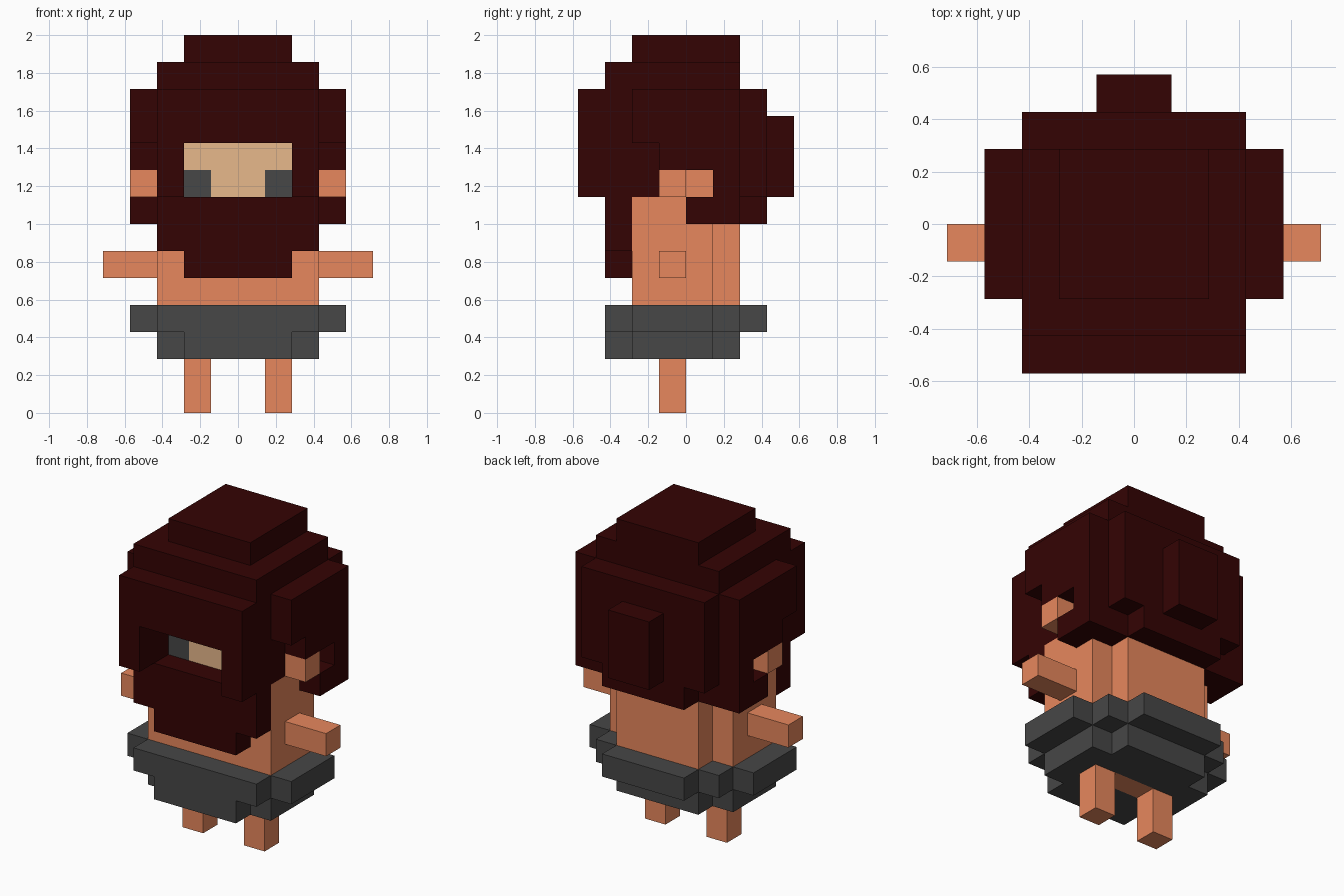
import bpy, bmesh, math
from mathutils import Vector

if "Cube" in bpy.data.objects:
    bpy.data.objects.remove(bpy.data.objects["Cube"])

U = 1 / 7  # one block edge; the model is 14 blocks high
owner = {}  # block position -> part name
colours = {}  # part name -> material


def material(name, r, g, b):
    m = bpy.data.materials.new(name)
    m.diffuse_color = (r, g, b, 1)
    m.use_nodes = True
    m.node_tree.nodes["Principled BSDF"].inputs["Base Color"].default_value = m.diffuse_color
    return m


def rect(half, front, back):
    """Plan rectangle, symmetric about x = 0."""
    return {(x, y) for x in range(-half, half) for y in range(front, back)}


def pair(outer, inner, front, back):
    """Mirrored pair of plan rectangles."""
    return rect(outer, front, back) - rect(inner, front, back)


def grow(plan):
    """Widen a plan by one block on each side."""
    steps = ((0, 0), (1, 0), (-1, 0), (0, 1), (0, -1))
    return {(x + i, y + j) for x, y in plan for i, j in steps}


def stack(name, mat, plan, bottom, top):
    """Raise a plan into blocks; later parts carve into earlier ones."""
    colours[name] = mat
    for x, y in plan:
        for z in range(bottom, top):
            owner[x, y, z] = name


def skin_part(name, mat):
    """Build the outer faces of one part and merge its flat areas."""
    bm = bmesh.new()
    for cell in [c for c, part in owner.items() if part == name]:
        for axis in range(3):
            u = Vector((axis == 2, axis == 0, axis == 1))
            v = Vector((axis == 1, axis == 2, axis == 0))
            n = u.cross(v)
            for side in (0, 1):
                near = Vector(cell) + n * (2 * side - 1)
                if tuple(round(c) for c in near) in owner:
                    continue
                p = Vector(cell) + n * side
                ring = [p, p + u, p + u + v, p + v]
                bm.faces.new([bm.verts.new(q * U) for q in ring[::2 * side - 1]])
    bmesh.ops.remove_doubles(bm, verts=bm.verts[:], dist=0.001)
    bmesh.ops.dissolve_limit(bm, angle_limit=math.radians(1),
                             verts=bm.verts[:], edges=bm.edges[:])
    mesh = bpy.data.meshes.new(name)
    bm.to_mesh(mesh)
    bm.free()
    mesh.materials.append(mat)
    bpy.context.collection.objects.link(bpy.data.objects.new(name, mesh))


hair = material("dark brown hair", 0.034, 0.001, 0.001)
skin = material("tan skin", 0.80, 0.245, 0.11)
pale = material("pale face", 0.80, 0.48, 0.26)
grey = material("dark grey", 0.063, 0.063, 0.063)

# Hair: stepped crown, cap, then layers cut away for the face and ears
stack("hair", hair, rect(2, -2, 2), 13, 14)
stack("hair", hair, rect(3, -3, 2), 12, 13)
cap = rect(3, -4, 3) | rect(4, -2, 2)
stack("hair", hair, cap, 10, 12)
fringe = cap - rect(2, -4, -2) - pair(4, 3, -2, -1)
stack("hair", hair, fringe, 9, 10)
stack("hair", hair, fringe - pair(4, 3, -1, 1), 8, 9)
stack("hair", hair, rect(4, 0, 2) | rect(2, 2, 3), 7, 8)
stack("hair_bun", hair, rect(1, 3, 4), 8, 11)

# Beard
stack("beard", hair, rect(3, -3, -2), 6, 8)
stack("beard", hair, rect(2, -3, -2), 5, 6)

# Head, face and ears
stack("head", skin, rect(3, -1, 1), 8, 9)
stack("face", pale, rect(2, -2, -1), 8, 10)
stack("eyes", grey, pair(2, 1, -2, -1), 8, 9)
stack("ears", skin, pair(4, 3, -1, 0), 8, 9)

# Torso and arms
torso = rect(3, -2, 1) | rect(2, 1, 2)
stack("torso", skin, torso, 4, 8)
stack("arms", skin, pair(5, 3, -1, 0), 5, 6)

# Shorts: wide waistband over a narrower seat
stack("shorts", grey, grow(torso), 3, 4)
stack("shorts", grey, torso | rect(2, -3, -2), 2, 3)

# Hips and legs
stack("hips", skin, rect(1, -1, 0), 2, 3)
stack("legs", skin, pair(2, 1, -1, 0), 0, 2)

for part, colour in colours.items():
    skin_part(part, colour)
